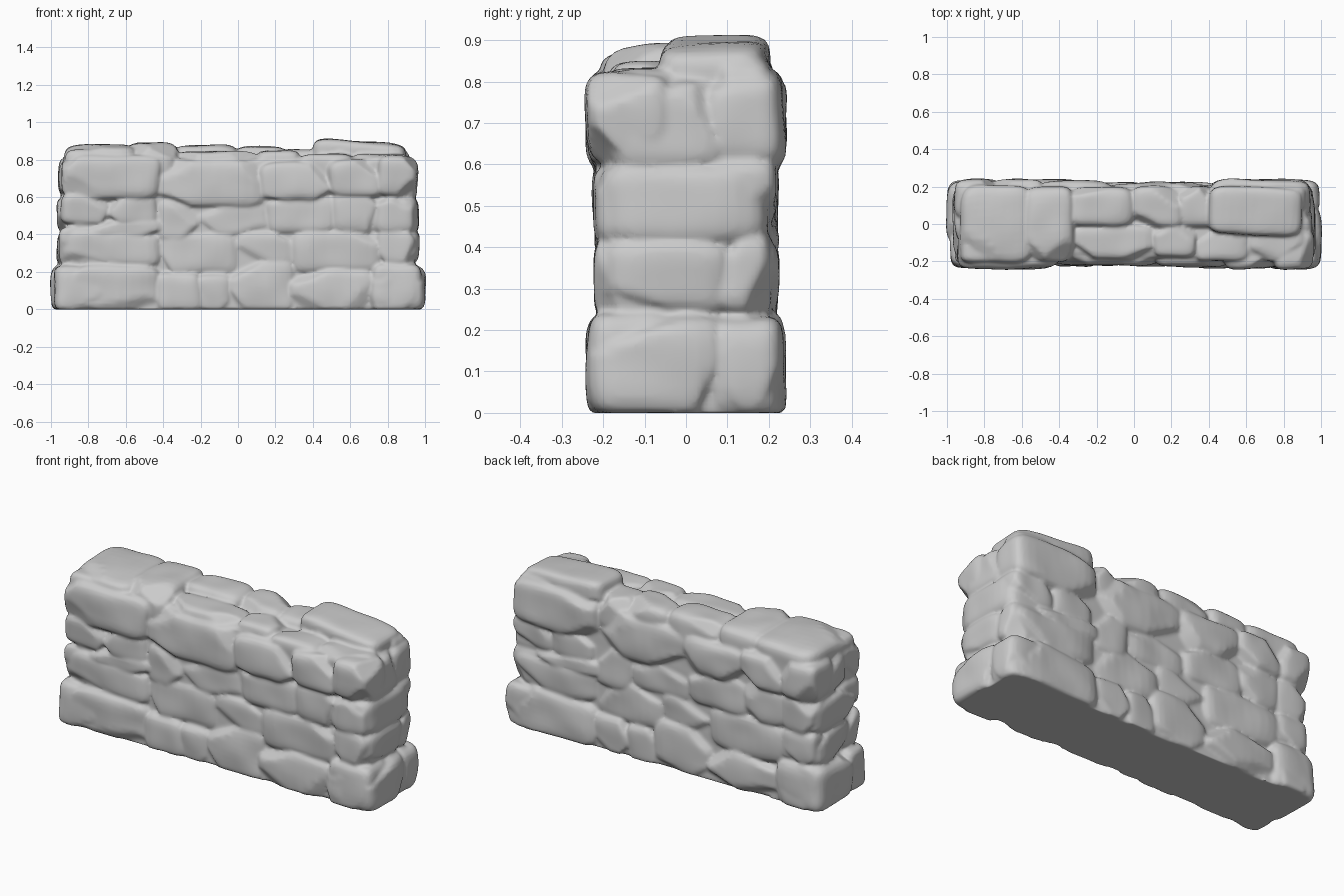
import bpy, bmesh, random
from math import pi
from mathutils import Vector, noise

if "Cube" in bpy.data.objects:
    bpy.data.objects.remove(bpy.data.objects["Cube"])

random.seed(7)


def stone(name, x, y, z, cuts=4, power=5, turn=False, rough=0.012):
    """Pillowed block filling the given ranges, chipped by random planes."""
    lo, hi = Vector((x[0], y[0], z[0])), Vector((x[1], y[1], z[1]))
    c, h = (lo + hi) / 2, (hi - lo) / 2
    planes = []
    for _ in range(cuts):
        n = Vector([random.choice((-1, 1)) * random.uniform(0.25, 1) for _ in range(3)]).normalized()
        planes.append((n, random.uniform(1.0, 1.2)))
    seed = Vector([random.uniform(-50, 50) for _ in range(3)])
    bm = bmesh.new()
    bmesh.ops.create_cube(bm, size=2)
    bmesh.ops.subdivide_edges(bm, edges=bm.edges[:], cuts=9, use_grid_fill=True)
    for v in bm.verts:
        p = v.co
        p = p / sum(abs(k) ** power for k in p) ** (1 / power)
        for n, d in planes:
            over = p.dot(n) - d
            if over > 0:
                p = p - n * over
        q = c + Vector(p[i] * h[i] for i in range(3))
        q += noise.noise_vector(q * 6 + seed) * rough
        q.z = max(q.z, 0)
        if turn:
            q.x, q.y = -q.x, -q.y
        v.co = q
    me = bpy.data.meshes.new(name)
    bm.to_mesh(me)
    bm.free()
    ob = bpy.data.objects.new(name, me)
    bpy.context.collection.objects.link(ob)
    return ob


# Solid wall core behind the stones, with a broad footing for a flat underside
core = stone("wall_core", (-0.92, 0.92), (-0.186, 0.186), (0, 0.81), cuts=0, power=20, rough=0.005)
stone("footing", (-0.965, 0.965), (-0.2, 0.2), (-0.1, 0.12), cuts=0, power=16, rough=0.005)

# Facing stones per course: (x0, x1, z0, z1), with the face distance of the course
courses = [
    (0.238, [(-0.97, -0.42, -0.02, 0.23), (-0.43, -0.2, -0.02, 0.19), (-0.22, -0.04, -0.02, 0.18),
             (-0.06, 0.3, -0.02, 0.26), (0.28, 0.74, -0.02, 0.21), (0.72, 0.97, -0.02, 0.24)]),
    (0.222, [(-0.93, -0.42, 0.23, 0.42), (-0.43, 0.0, 0.19, 0.41), (-0.02, 0.31, 0.24, 0.41),
             (0.29, 0.77, 0.2, 0.42), (0.75, 0.94, 0.24, 0.42)]),
    (0.222, [(-0.94, -0.69, 0.46, 0.61), (-0.7, -0.44, 0.45, 0.61), (-0.8, -0.4, 0.39, 0.47),
             (-0.43, -0.21, 0.36, 0.58), (-0.23, 0.17, 0.39, 0.57), (0.15, 0.53, 0.41, 0.6),
             (0.51, 0.76, 0.41, 0.62), (0.74, 0.94, 0.41, 0.62)]),
    (0.24, [(-0.93, -0.42, 0.59, 0.82), (-0.43, 0.14, 0.55, 0.79), (0.12, 0.51, 0.58, 0.78),
            (0.49, 0.77, 0.61, 0.79), (0.75, 0.95, 0.61, 0.81)]),
]
for row, (face, stones) in enumerate(courses):
    for i, (x0, x1, z0, z1) in enumerate(stones):
        mid = min(abs(x0 + x1) / 2, 0.6)
        front = face - 0.024 * (1 - mid / 0.6)
        for side, turn in (("front", False), ("back", True)):
            stone(f"{side}_stone_{row + 1}_{i + 1}", (x0 - 0.01, x1 + 0.01), (-front, -0.03),
                  (z0 - 0.01, z1 + 0.01), turn=turn)

# End stones: (x face, y0, y1, z0, z1), repeated half a turn around
ends = [(1.0, -0.24, 0.11, -0.02, 0.24), (0.985, 0.06, 0.235, -0.02, 0.23),
        (0.967, -0.21, 0.12, 0.23, 0.42), (0.96, 0.08, 0.21, 0.23, 0.44),
        (0.967, -0.21, 0.2, 0.4, 0.6), (0.955, -0.19, 0.11, 0.58, 0.8),
        (0.925, 0.07, 0.21, 0.57, 0.85)]
for i, (xf, y0, y1, z0, z1) in enumerate(ends):
    for side, turn in (("right", False), ("left", True)):
        stone(f"{side}_end_stone_{i + 1}", (xf - 0.3, xf), (y0, y1), (z0, z1 + 0.005), turn=turn)

# Cap stones along the top: x range, y range, top height
caps = [(-0.93, -0.53, -0.21, 0.21, 0.88), (-0.59, -0.32, -0.2, 0.2, 0.89),
        (-0.34, 0.0, -0.02, 0.2, 0.878), (-0.02, 0.27, -0.02, 0.2, 0.872),
        (-0.34, 0.12, -0.19, 0.0, 0.845), (0.1, 0.33, -0.18, 0.02, 0.85),
        (0.24, 0.43, -0.02, 0.2, 0.855), (0.32, 0.62, -0.2, -0.02, 0.83),
        (0.6, 0.92, -0.2, -0.02, 0.83)]
for i, (x0, x1, y0, y1, top) in enumerate(caps):
    stone(f"cap_stone_{i + 1}", (x0, x1), (y0, y1), (0.66, top), rough=0.01)
# Large tilted cap slab at the right
slab = stone("cap_slab", (-0.25, 0.25), (-0.13, 0.13), (0, 0.185), cuts=2, power=6, rough=0.006)
slab.location = (0.64, 0.075, 0.715)
slab.rotation_euler = (0.03, 0.08, -0.04)

# Join everything and fuse into one skin, keeping the chipped edges crisp
bpy.ops.object.select_all(action='SELECT')
bpy.context.view_layer.objects.active = core
bpy.ops.object.join()
core.name = "stone_wall"
fuse = core.modifiers.new("fuse", 'REMESH')
fuse.mode = 'VOXEL'
fuse.voxel_size = 0.01
fuse.use_smooth_shade = True
soft = core.modifiers.new("soften", 'SMOOTH')
soft.factor = 0.5
soft.iterations = 2
